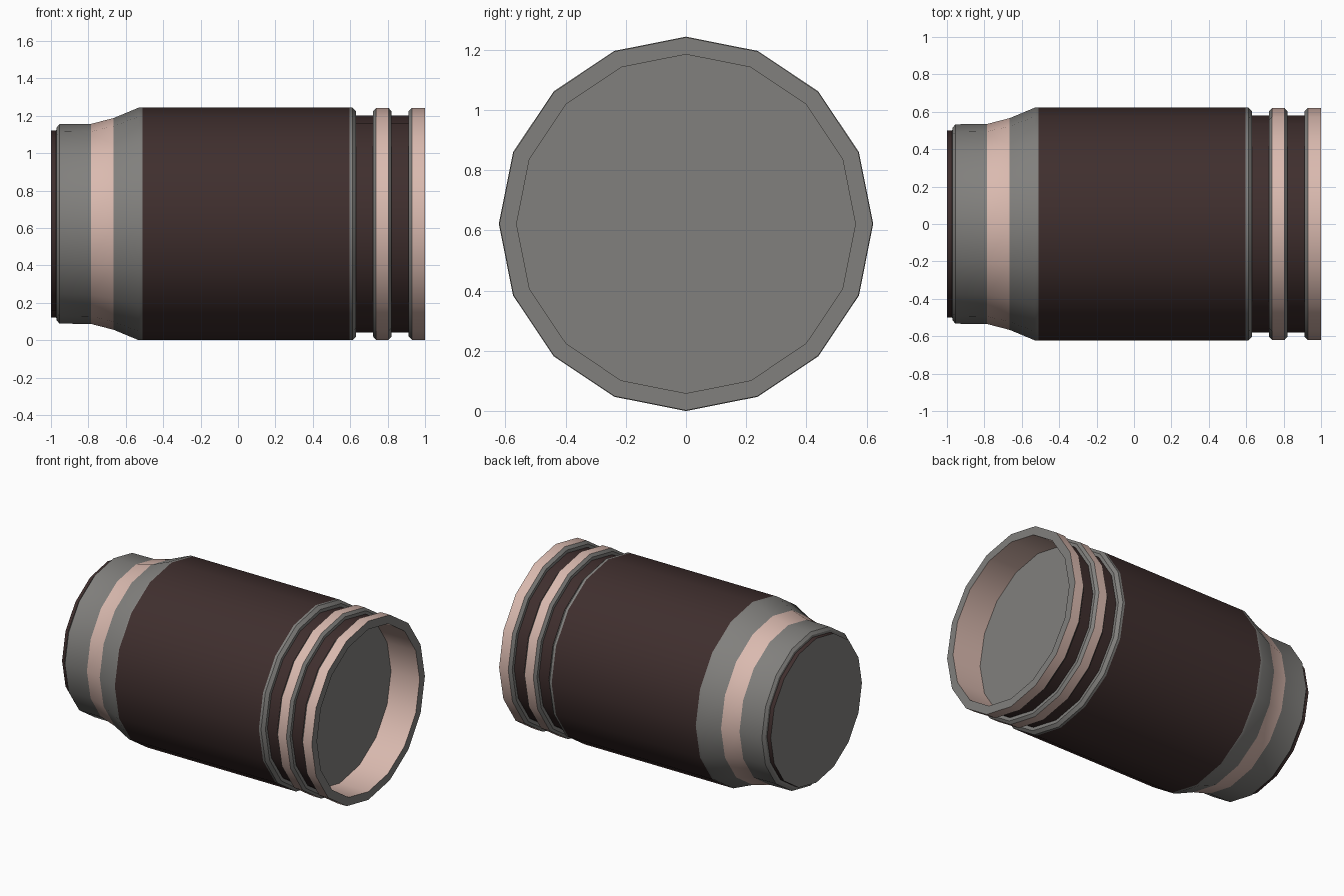
import bpy, bmesh, math

if "Cube" in bpy.data.objects:
    bpy.data.objects.remove(bpy.data.objects["Cube"])

SIDES = 16
R = 0.622


def material(name, rgb):
    m = bpy.data.materials.new(name)
    m.diffuse_color = (*rgb, 1)
    m.use_nodes = True
    m.node_tree.nodes["Principled BSDF"].inputs["Base Color"].default_value = m.diffuse_color
    return m


MATS = [material("grey metal", (0.22, 0.215, 0.205)),
        material("dark brown", (0.050, 0.028, 0.027)),
        material("pale copper", (0.70, 0.49, 0.43))]
GREY, BROWN, COPPER = 0, 1, 2


def lathe(name, profile, colours, cap_start=False, cap_end=False):
    """Turn (x, radius) points round the long axis; one colour per band."""
    bm = bmesh.new()
    rings = []
    for x, r in profile:
        rings.append([bm.verts.new((x, r * math.sin(2 * math.pi * i / SIDES),
                                    R + r * math.cos(2 * math.pi * i / SIDES)))
                      for i in range(SIDES)])
    for k, c in enumerate(colours):
        a, b = rings[k], rings[k + 1]
        for i in range(SIDES):
            j = (i + 1) % SIDES
            f = bm.faces.new((a[i], b[i], b[j], a[j]))
            f.material_index = c
    if cap_start:
        bm.faces.new(rings[0]).material_index = GREY
    if cap_end:
        bm.faces.new(rings[-1][::-1]).material_index = GREY
    bm.normal_update()
    me = bpy.data.meshes.new(name)
    bm.to_mesh(me)
    bm.free()
    for m in MATS:
        me.materials.append(m)
    ob = bpy.data.objects.new(name, me)
    bpy.context.collection.objects.link(ob)
    bpy.context.view_layer.objects.active = ob
    for o in bpy.context.selected_objects:
        o.select_set(False)
    ob.select_set(True)
    bpy.ops.object.shade_smooth_by_angle(angle=math.radians(30))
    return ob


# stepped, tapering closed end
lathe("tapered_end",
      [(-1, 0.5), (-0.972, 0.5), (-0.97, 0.515), (-0.955, 0.533), (-0.785, 0.535),
       (-0.665, 0.566), (-0.53, R), (-0.51, R)],
      [BROWN, GREY, GREY, GREY, COPPER, GREY, GREY], cap_start=True)

# main barrel with chamfered shoulder
lathe("barrel",
      [(-0.51, R), (0.595, R), (0.612, R), (0.632, 0.602), (0.632, 0.58)],
      [BROWN, GREY, GREY, GREY])

# grooved neck and raised rings
lathe("neck", [(0.632, 0.58), (0.93, 0.58)], [BROWN])
lathe("middle_ring",
      [(0.722, 0.58), (0.722, 0.602), (0.738, 0.62), (0.805, 0.62),
       (0.821, 0.602), (0.821, 0.58)],
      [GREY, GREY, COPPER, GREY, GREY])

# open rim with shallow cup
lathe("rim_cup",
      [(0.912, 0.58), (0.912, 0.602), (0.93, 0.62), (1.0, 0.62),
       (1.0, 0.563), (0.78, 0.563)],
      [GREY, GREY, COPPER, GREY, COPPER], cap_end=True)
